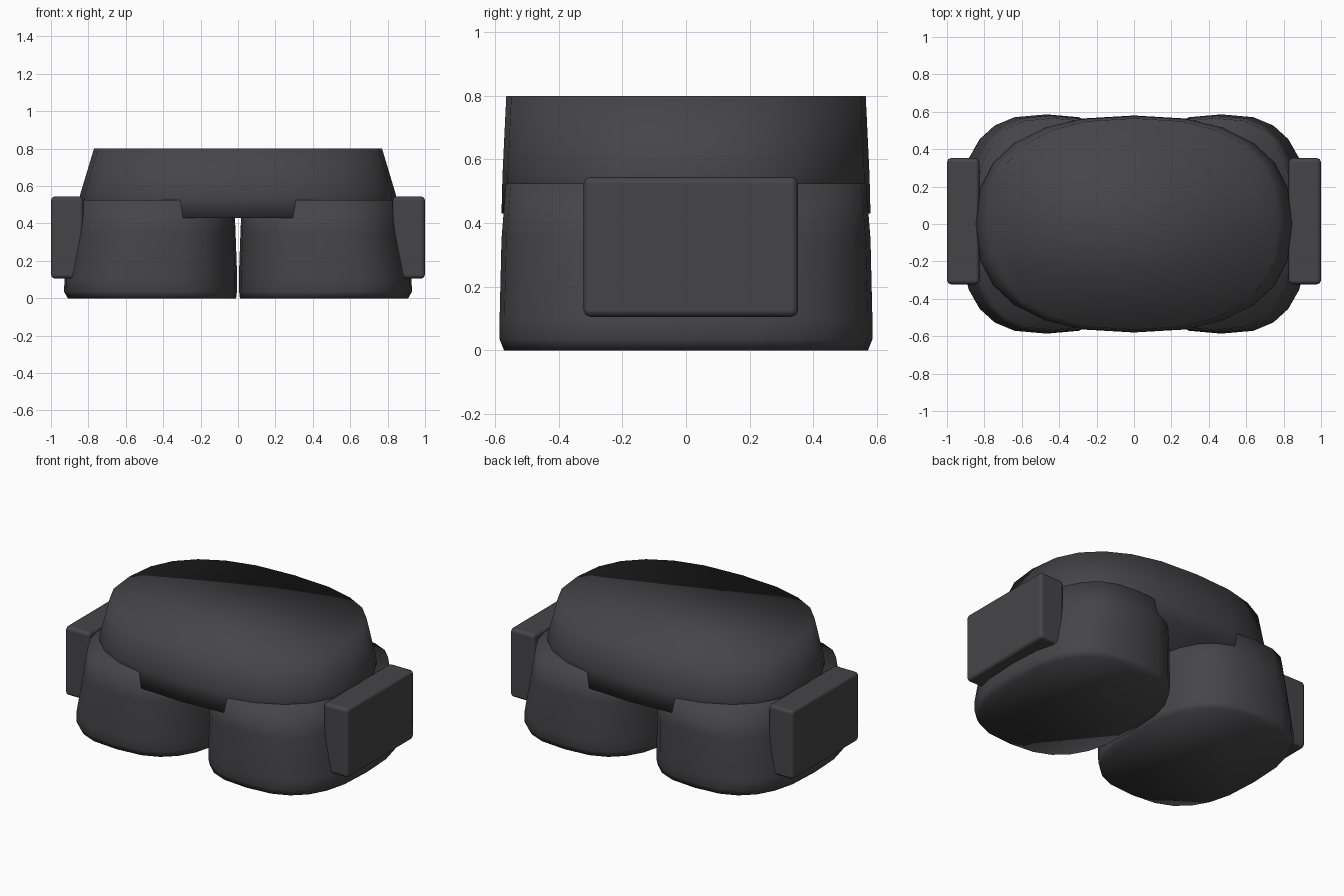
import bpy, bmesh, math

cube = bpy.data.objects.get("Cube")
if cube:
    bpy.data.objects.remove(cube, do_unlink=True)

charcoal = bpy.data.materials.new("charcoal_grey")
charcoal.use_nodes = True
COLOUR = (0.06, 0.06, 0.065, 1)
charcoal.diffuse_color = COLOUR
charcoal.node_tree.nodes["Principled BSDF"].inputs["Base Color"].default_value = COLOUR


def finish(name, bm):
    bmesh.ops.recalc_face_normals(bm, faces=bm.faces)
    mesh = bpy.data.meshes.new(name)
    bm.to_mesh(mesh)
    bm.free()
    mesh.materials.append(charcoal)
    mesh.shade_smooth()
    obj = bpy.data.objects.new(name, mesh)
    bpy.context.collection.objects.link(obj)
    return obj


def rounded(t, power):
    return math.copysign(abs(t) ** (2 / power), t)


def loft(name, rings, power, side=1, segments=24):
    """Stack rounded oval rings given as (z, centre x, half width, half depth)."""
    bm = bmesh.new()
    loops = []
    for z, cx, hw, hd in rings:
        angles = [2 * math.pi * i / segments for i in range(segments)]
        loops.append([bm.verts.new((side * (cx + hw * rounded(math.cos(a), power)),
                                    hd * rounded(math.sin(a), power), z))
                      for a in angles])
    for low, high in zip(loops, loops[1:]):
        for i in range(segments):
            j = (i + 1) % segments
            bm.faces.new((low[i], low[j], high[j], high[i]))
    bm.faces.new(loops[0])
    bm.faces.new(loops[-1])
    return finish(name, bm)


# Waist block, tapering towards a flat top
loft("waist", [(0.43, 0, 0.835, 0.58), (0.55, 0, 0.845, 0.577),
               (0.8, 0, 0.77, 0.565)], 2.45)

# Upper legs, flared at the bottom with a small rounded lip
LEG = [(0, 0.46, 0.45, 0.572), (0.035, 0.468, 0.462, 0.586),
       (0.1, 0.466, 0.462, 0.586), (0.35, 0.445, 0.432, 0.58),
       (0.525, 0.434, 0.414, 0.566)]


def pouch(name, side):
    bm = bmesh.new()
    bmesh.ops.create_cube(bm, size=1)
    for v in bm.verts:
        v.co.x = side * 0.913 + v.co.x * 0.174
        v.co.y = 0.015 + v.co.y * 0.675
        v.co.z = 0.325 + v.co.z * 0.44
    obj = finish(name, bm)
    bevel = obj.modifiers.new("soft_edges", "BEVEL")
    bevel.width = 0.022
    bevel.segments = 2
    bevel.harden_normals = True


# Mirrored legs and hip pouches
for label, side in (("left", 1), ("right", -1)):
    loft(label + "_leg", LEG, 2.7, side)
    pouch(label + "_hip_pouch", side)
